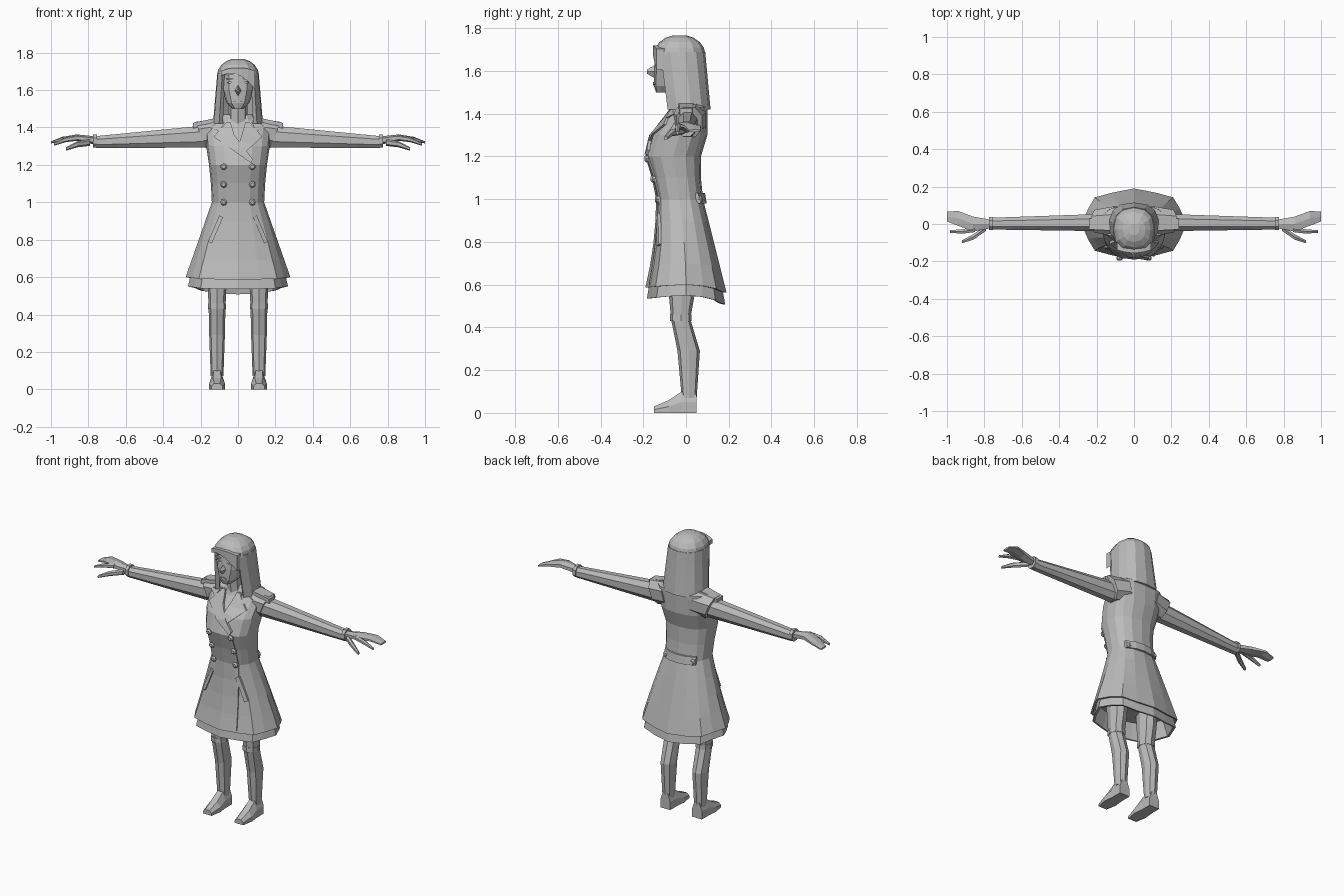
import bpy, bmesh
from math import cos, sin, pi, copysign
from mathutils import Vector
from mathutils.bvhtree import BVHTree

if "Cube" in bpy.data.objects:
    bpy.data.objects.remove(bpy.data.objects["Cube"], do_unlink=True)

tone = (.5, .5, .5, 1)
grey = bpy.data.materials.new("plain grey")
grey.use_nodes = True
grey.diffuse_color = tone
grey.node_tree.nodes["Principled BSDF"].inputs["Base Color"].default_value = tone


def loft(name, rings, mirror=False):
    """Skin a row of equal-length rings and cap both ends."""
    bm = bmesh.new()
    rows = [[bm.verts.new(point) for point in ring] for ring in rings]
    count = len(rows[0])
    for lower, upper in zip(rows, rows[1:]):
        for i in range(count):
            j = (i + 1) % count
            bm.faces.new((lower[i], lower[j], upper[j], upper[i]))
    bm.faces.new(rows[0])
    bm.faces.new(rows[-1])
    bmesh.ops.recalc_face_normals(bm, faces=bm.faces)
    mesh = bpy.data.meshes.new(name)
    bm.to_mesh(mesh)
    mesh.materials.append(grey)
    obj = bpy.data.objects.new(name, mesh)
    bpy.context.collection.objects.link(obj)
    if mirror:
        modifier = obj.modifiers.new("Mirror", 'MIRROR')
        modifier.use_mirror_merge = False
    return bm


def mix(start, end, t):
    return start + (end - start) * t


def steps(count):
    return [i / count for i in range(count + 1)]


def squarish(value, power):
    return copysign(abs(value) ** (2 / power), value)


def circle(sides, power=2, offset=0):
    """Unit outline, squarer as the power rises."""
    angles = [2 * pi * (i + offset) / sides for i in range(sides)]
    return [(squarish(cos(a), power), squarish(sin(a), power)) for a in angles]


def level(z, width, front, back, sides=12, centre=0, flute=0, dip=0):
    """Horizontal ring, optionally fluted and dipped at front and back."""
    middle, depth = (front + back) / 2, (back - front) / 2
    ring = []
    for i, (across, along) in enumerate(circle(sides, 2.4)):
        pleat = 1 - flute * (i % 2)
        ring.append((centre + pleat * width * across, middle + pleat * depth * along,
                     z - dip * along * along * (1 + along / 2)))
    return ring


def levels(rows, **options):
    return [level(*row, **options) for row in rows]


def upright(x, y, z, depth, height, sides=8, lean=0):
    """Ring facing sideways, for arms, shoulders and hands."""
    return [(x + lean * s, y + depth * c, z + height * s) for c, s in circle(sides, 2.2, .5)]


# Coat: hollow flared skirt joined to a fitted bodice
def skirt(z, fit=1):
    flare = (1 - z) / .4
    return level(z, fit * mix(.14, .28, flare), fit * (-.14 - .05 * flare ** 2),
                 fit * mix(.08, .19, flare), sides=16, flute=.06 * flare, dip=.025 * flare)


bodice = [(1.1, .145, -.16, .07), (1.2, .155, -.19, .07), (1.3, .17, -.16, .1),
          (1.4, .18, -.08, .1), (1.43, .17, -.06, .1), (1.46, .07, -.04, .07)]
lining = [skirt(.8, .9), skirt(.6, .95)]
coat = loft("coat", lining + [skirt(mix(.6, 1, t)) for t in steps(4)] + levels(bodice, sides=16))
surface = BVHTree.FromBMesh(coat)

# Dress layer showing below the coat hem
loft("dress_hem", [skirt(.8, .8), skirt(.55, .85), skirt(.55, .9), skirt(.65, .93)])

# Neck and standing collar
loft("neck", levels([(1.4, .05, -.07, .04), (1.56, .05, -.08, .03)], sides=8))
loft("coat_collar", levels([(1.4, .12, -.08, .1), (1.47, .08, -.05, .08)]))


def touch(x, z, side):
    """Depth of the coat at a point seen from the front (-1) or the back (1)."""
    return surface.ray_cast(Vector((x, side, z)), Vector((0, -side, 0)))[0].y


def ribbon(name, corners, lift=.012, side=-1, pieces=2, mirror=False):
    """Thin strip of cloth laid on the coat between pairs of corners."""
    pairs = [corners[0]]
    for start, end in zip(corners, corners[1:]):
        for t in steps(pieces)[1:]:
            pairs.append([Vector(a).lerp(Vector(b), t) for a, b in zip(start, end)])
    rings = []
    for pair in pairs:
        spots = [(x, touch(x, z, side), z) for x, z in pair]
        outer = [(x, y + side * lift, z) for x, y, z in spots]
        inner = [(x, y - side * lift, z) for x, y, z in spots]
        rings.append(outer + inner[::-1])
    loft(name, rings, mirror)


# Lapels, collar points, front edge, pockets and back strap
ribbon("right_lapel", [((-.06, 1.43), (-.04, 1.43)), ((-.13, 1.35), (-.02, 1.36)),
                       ((.07, 1.21), (.08, 1.23))], lift=.015)
ribbon("left_lapel", [((.06, 1.43), (.04, 1.43)), ((.13, 1.35), (.02, 1.36)),
                      ((.03, 1.26), (0, 1.3))])
ribbon("collar_points", [((.07, 1.43), (.12, 1.42)), ((.1, 1.38), (.15, 1.4))], mirror=True)
ribbon("front_edge", [((.1, .6), (.11, .6)), ((.07, 1.2), (.08, 1.2))], lift=.006, pieces=6)
ribbon("pockets", [((.08, .92), (.1, .93)), ((.14, .78), (.16, .79))], mirror=True)
ribbon("back_strap", [((-.11, .98), (-.11, 1.03)), ((.11, .98), (.11, 1.03))], side=1, pieces=4)


# Buttons
def buttons(name, x, z, side=-1):
    y = touch(x, z, side)
    loft(name, [[(x + radius * c, y + side * depth, z + radius * s) for c, s in circle(8)]
                for depth, radius in ((0, .016), (.012, .018), (.02, .01))], mirror=True)


for row in range(3):
    buttons(f"front_buttons_{row + 1}", .077, 1 + .095 * row)
buttons("strap_buttons", .095, 1, side=1)

# Shoulder caps and straps
loft("shoulder_caps", [upright(.1, .015, 1.375, .085, .075, lean=.02),
                       upright(.2, .015, 1.36, .065, .075, lean=.03)], mirror=True)
loft("shoulder_straps", [upright(.1, 0, 1.44, .05, .02, sides=4),
                         upright(.24, 0, 1.41, .04, .02, sides=4)], mirror=True)

# Sleeves with a flat underside, and cuffs
sleeve = []
for t in steps(5):
    half = mix(.065, .034, t)
    sleeve.append(upright(mix(.15, .76, t), mix(.008, .002, t), 1.288 + half, mix(.05, .034, t), half))
loft("sleeves", sleeve, mirror=True)
loft("cuffs", [upright(x, .002, 1.328, .038, .038) for x in (.755, .775)], mirror=True)

# Hands: flat palm and fanned fingers, then forefinger and thumb
loft("hands", [upright(x, y, z, depth, height, sides=6) for x, y, z, depth, height in (
    (.76, 0, 1.33, .025, .022), (.86, 0, 1.345, .045, .018),
    (.94, .03, 1.34, .045, .01), (1, .04, 1.32, .03, .006))], mirror=True)


def finger(name, joints, thick):
    """Tapered finger through a row of joints."""
    loft(name, [upright(*joint, thick * taper, thick * taper, sides=6)
                for joint, taper in zip(joints, (1, .9, .5))], mirror=True)


finger("forefingers", [(.85, -.03, 1.345), (.92, -.04, 1.335), (.985, -.04, 1.31)], .015)
finger("thumbs", [(.79, -.02, 1.32), (.86, -.07, 1.31), (.92, -.095, 1.285)], .018)

# Legs, boot tops and feet
hip = .112
leg = [(.8, .06, -.09, .06), (.55, .05, -.08, .04), (.44, .045, -.07, .02),
       (.29, .042, -.04, .065), (.07, .034, -.02, .05)]
loft("legs", levels(leg, sides=8, centre=hip), mirror=True)
loft("boot_tops", levels([(z, .048, -.075, .026) for z in (.43, .46)], sides=8, centre=hip), mirror=True)
shoe = [(-1, 0), (1, 0), (1, .5), (.5, 1), (-.5, 1), (-1, .5)]
loft("feet", [[(hip + across * width, y, up * height) for across, up in shoe] for y, width, height in (
    (.05, .035, .1), (-.02, .036, .1), (-.08, .042, .06), (-.15, .03, .03))], mirror=True)

# Head with a pointed chin
loft("head", levels([(1.5, .03, -.14, -.06), (1.53, .06, -.15, 0),
                     (1.6, .085, -.15, .05), (1.7, .085, -.14, .06)]))


def facet(name, x, z, width, height, tip_y, taper=1, mirror=False):
    """Small diamond standing out of the face."""
    loft(name, [[(x + c * width * size, y, z + s * height * size) for c, s in circle(4)]
                for y, size in ((-.13, 1), (tip_y, taper))], mirror)


# Eyes, brows, nose and mouth
facet("eyes", .042, 1.64, .02, .007, -.146, mirror=True)
facet("brows", .044, 1.66, .024, .005, -.146, mirror=True)
facet("nose", 0, 1.597, .022, .04, -.182, taper=.25)
facet("mouth", 0, 1.54, .024, .008, -.154)

# Hair crown: a dome
dome = []
for t in steps(4):
    size = cos(t * .42 * pi)
    dome.append(level(1.68 + .09 * sin(t * .42 * pi), .112 * size, -.03 - .12 * size, -.03 + .12 * size))
loft("hair_crown", dome)

# Hair curtain: crescents open over the face, widening downward
curtain = []
for t in steps(4):
    width, middle, depth = mix(.112, .135, t), mix(-.03, 0, t), mix(.12, .115, t)
    arc = []
    for u in steps(10):
        angle = pi * mix(-.25, 1.25, u)
        arc.append((width * squarish(cos(angle), 2.4), depth * squarish(sin(angle), 2.4)))
    outer = [(x, middle + y, mix(1.69, 1.42, t)) for x, y in arc]
    inner = [(.8 * x, middle + .8 * y, mix(1.69, 1.42, t)) for x, y in arc]
    curtain.append(outer + inner[::-1])
loft("hair_curtain", curtain)

# Fringe swept to one side
fringe = []
for t in steps(5):
    x = mix(-.09, .09, t)
    low, high, front = 1.69 - 5 * (x + .04) ** 2, 1.72 - 2 * x * x, 2 * x * x - .155
    fringe.append([(x, -.1, low), (x, front, low), (x, front, high), (x, -.1, high)])
loft("fringe", fringe)
